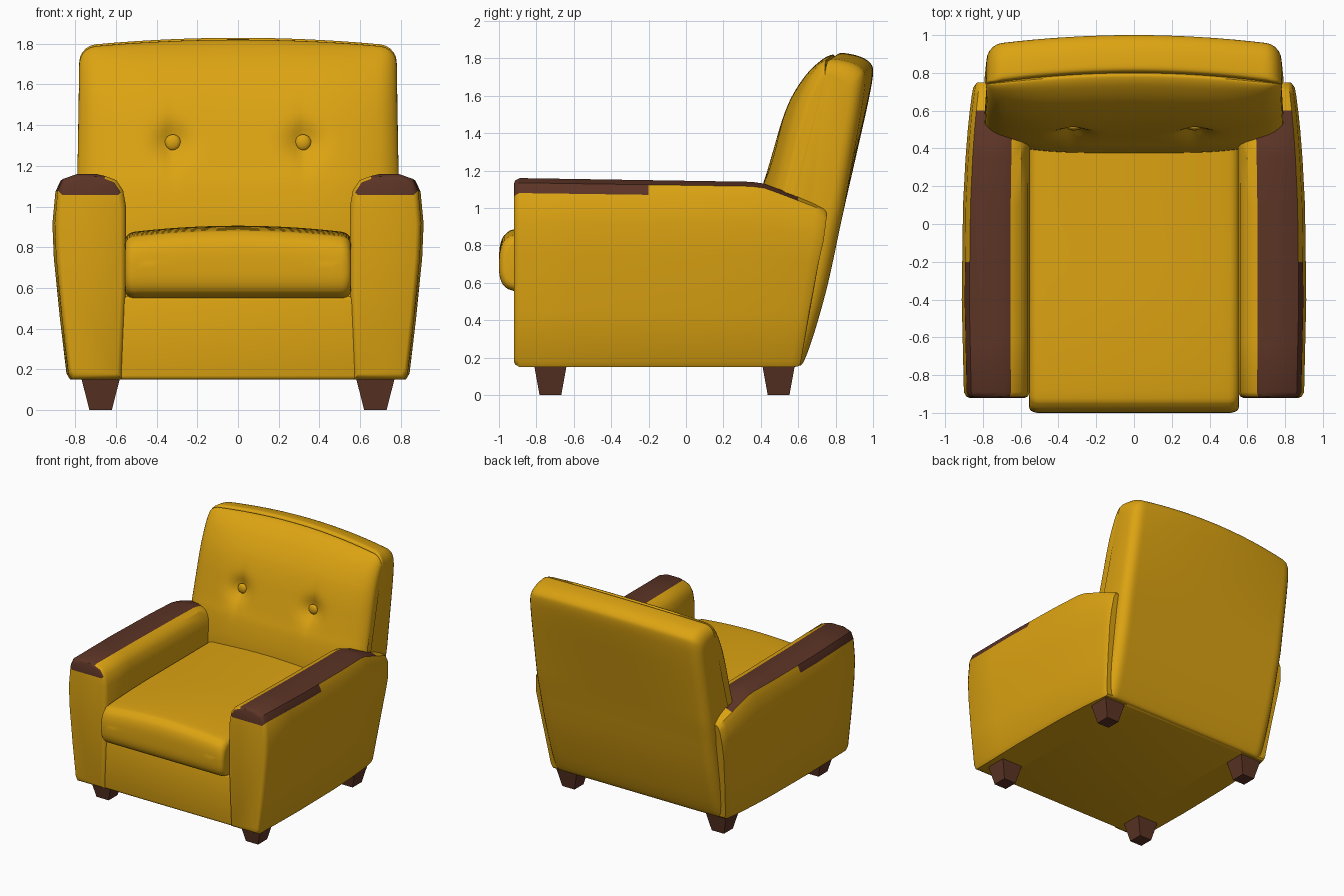
import bpy, bmesh, math

if "Cube" in bpy.data.objects:
    bpy.data.objects.remove(bpy.data.objects["Cube"])


def material(name, rgb):
    m = bpy.data.materials.new(name)
    m.diffuse_color = (*rgb, 1)
    m.use_nodes = True
    m.node_tree.nodes["Principled BSDF"].inputs["Base Color"].default_value = m.diffuse_color
    return m


MUSTARD = material("mustard upholstery", (0.72, 0.37, 0.006))
BROWN = material("dark brown wood", (0.107, 0.034, 0.019))


def finish(name, bm, mats, angle=35):
    bmesh.ops.recalc_face_normals(bm, faces=bm.faces[:])
    me = bpy.data.meshes.new(name)
    bm.to_mesh(me)
    bm.free()
    ob = bpy.data.objects.new(name, me)
    bpy.context.collection.objects.link(ob)
    for m in mats:
        me.materials.append(m)
    bpy.ops.object.select_all(action='DESELECT')
    ob.select_set(True)
    bpy.context.view_layer.objects.active = ob
    bpy.ops.object.shade_smooth_by_angle(angle=math.radians(angle))
    return ob


def skin(rings, rule=None, split=None):
    """Skin closed rings; rule(i, j) gives a material index, split divides the first cap."""
    bm = bmesh.new()
    vs = [[bm.verts.new(p) for p in r] for r in rings]
    n = len(rings[0])
    for i in range(len(vs) - 1):
        for j in range(n):
            k = (j + 1) % n
            f = bm.faces.new((vs[i][j], vs[i][k], vs[i + 1][k], vs[i + 1][j]))
            f.material_index = rule(i, j) if rule else 0
    if split:
        a, b = split
        bm.faces.new(vs[0][a:b + 1]).material_index = 1
        bm.faces.new(vs[0][b:] + vs[0][:a + 1])
    else:
        bm.faces.new(vs[0])
    bm.faces.new(vs[-1])
    return bm


def spline(pts, sub=5):
    """Catmull-Rom curve through 2D points."""
    p = [pts[0]] + pts + [pts[-1]]
    out = []
    for i in range(1, len(p) - 2):
        for s in range(sub):
            t = s / sub
            out.append(tuple(0.5 * (2 * b + (c - a) * t + (2 * a - 5 * b + 4 * c - d) * t * t
                                    + (3 * b - a - 3 * c + d) * t ** 3)
                             for a, b, c, d in zip(*p[i - 1:i + 3])))
    return out + [pts[-1]]


def table(x, pts):
    """Linear lookup."""
    for (a, u), (b, v) in zip(pts, pts[1:]):
        if x <= b:
            return u + (v - u) * max(0, (x - a) / (b - a))
    return pts[-1][1]


def stations(w, r, n):
    """Positions across x with rounded ends: (x, inset)."""
    end = [(w - r + r * math.sin(a), r * (1 - math.cos(a)))
           for a in (math.pi / 2 * k / 5 for k in range(1, 6))]
    mid = [(-(w - r) + 2 * (w - r) * k / n, 0) for k in range(n + 1)]
    return [(-x, d) for x, d in reversed(end)] + mid + end


# --- backrest: side profiles carried across x, tufted at two buttons
W, R = 0.78, 0.08
BUTTON_X, BUTTON_Z = 0.32, 1.315


def seam(z):
    return 0.57 + 0.2875 * (z - 1)


def back_point(x, d, y, z):
    u = abs(x) / W
    f = max(0, (z - 1) / 0.83)
    sy = seam(z)
    if y < sy - 0.005:                      # cushion side
        ny = sy - (sy - y) * (1 - 0.55 * u ** 4) * (1 - 0.4 * d / R)
        if sy - y > 0.06:
            dx, dz = abs(x) - BUTTON_X, z - BUTTON_Z
            ny += 0.05 * math.exp(-(dx * dx + dz * dz) / 0.007)
            ny += 0.012 * math.exp(-(dx / 0.03) ** 2 - (dz / 0.16) ** 2)
    else:                                   # shell side
        ny = y - min(d, max(0, y - sy) * 0.6)
    ny -= 0.06 * u * u * f
    nz = z - f * (0.04 * u * u + d)
    wide = table(z, [(0.1, 0.985), (1.0, 1.015), (1.75, 1.0)])
    return (x * wide, ny, nz)


def back_part(name, prof):
    rings = [[back_point(x, d, y, z) for y, z in prof] for x, d in stations(W, R, 60)]
    finish(name, skin(rings), [MUSTARD])


back_part("back_cushion", spline([
    (0.38, 0.5), (0.375, 0.8), (0.38, 0.95), (0.405, 1.1), (0.435, 1.2), (0.47, 1.32),
    (0.515, 1.47), (0.57, 1.6), (0.65, 1.72), (0.73, 1.795), (0.785, 1.82), (0.80, 1.80)])
    + [(0.685, 1.4), (0.57, 1.0), (0.43, 0.5)])
back_part("back_shell", spline([
    (0.80, 1.80), (0.815, 1.825), (0.85, 1.828), (0.93, 1.81), (0.985, 1.775), (1.0, 1.72),
    (0.975, 1.57), (0.91, 1.28), (0.835, 0.95), (0.76, 0.6), (0.685, 0.33), (0.63, 0.18),
    (0.60, 0.155)]) + [(0.45, 0.155), (0.45, 0.6), (0.57, 1.0), (0.685, 1.4)])

for s, side in ((-1, "left"), (1, "right")):
    bm = bmesh.new()
    bmesh.ops.create_uvsphere(bm, u_segments=12, v_segments=8, radius=0.04)
    for v in bm.verts:
        v.co = (v.co.x + s * BUTTON_X, v.co.y * 0.5 + 0.515, v.co.z + BUTTON_Z)
    finish("button_" + side, bm, [MUSTARD])

# --- seat cushion with crowned top
prof = spline([(-0.90, 0.55), (-0.965, 0.575), (-0.995, 0.63), (-1.0, 0.72), (-0.992, 0.81),
               (-0.96, 0.865), (-0.88, 0.89), (-0.5, 0.905), (0.0, 0.905), (0.42, 0.905)], 4)
prof += [(0.42, 0.55)]
rings = []
for x, d in stations(0.555, 0.05, 24):
    u = abs(x) / 0.555
    rings.append([(x, y + (d * 0.6 if y < 0 else 0),
                   z - 0.035 * u ** 2 - d * 0.7 if z > 0.72 else z + d * 0.7 * (0.72 - z) / 0.17)
                  for y, z in prof])
finish("seat_cushion", skin(rings), [MUSTARD])

# --- base with front panel
bm = bmesh.new()
bmesh.ops.create_cube(bm, size=1)
for v in bm.verts:
    v.co = (v.co.x * 1.18, v.co.y * 1.5 - 0.15, v.co.z * 0.41 + 0.355)
bmesh.ops.bevel(bm, geom=bm.edges[:], offset=0.02, segments=3, affect='EDGES', profile=0.5)
finish("base", bm, [MUSTARD])

# --- arms with brown caps: one cross-section carried along y
ARM = [(0.57, 0.15), (0.825, 0.15), (0.843, 0.18), (0.875, 0.45), (0.905, 0.75), (0.912, 0.92),
       (0.897, 1.08), (0.872, 1.135), (0.80, 1.16), (0.70, 1.16), (0.655, 1.15), (0.60, 1.13),
       (0.565, 1.08), (0.55, 1.0), (0.55, 0.6)]
STEPS = [(-0.92, 0.028), (-0.912, 0.012), (-0.89, 0), (-0.6, 0), (-0.4, 0), (-0.2, 0), (0.1, 0),
         (0.35, 0), (0.42, 0), (0.5, 0), (0.6, 0), (0.69, 0), (0.735, 0.003), (0.75, 0.015)]


def arm_ring(side, y, inset):
    narrow = table(y, [(-0.92, 0.012), (-0.4, 0), (0.2, 0.008), (0.55, 0.035), (0.75, 0.06)])
    drop = table(y, [(-0.9, 0), (0.35, 0.02), (0.42, 0.03), (0.5, 0.06), (0.75, 0.16)])
    lean = max(0, y / 0.75)
    ring = []
    for x, z in ARM:
        x -= narrow * (x - 0.55) / 0.36
        x = 0.73 + (x - 0.73) * (1 - inset / 0.18)
        z = 0.65 + (z - 0.65) * (1 - inset / 0.5)
        ny = y + lean * min(0, z - 1) * 0.165
        z -= drop * max(0, (z - 0.6) / 0.56)
        ring.append((side * x, ny, z))
    return ring


def arm_rule(i, j):
    y = STEPS[i][0]
    return int((j in (7, 8, 9) and y < 0.55) or (j == 6 and y < -0.25)
               or (j in (10, 11) and i == 0))


for s, side in ((-1, "left"), (1, "right")):
    rings = [arm_ring(s, y, d) for y, d in STEPS]
    finish("arm_" + side, skin(rings, arm_rule, (6, 12)), [MUSTARD, BROWN])

# --- tapered legs
for y, end in ((-0.725, "front"), (0.495, "rear")):
    for s, side in ((-1, "left"), (1, "right")):
        rings = [[(s * 0.675 + a * hx, y + b * hy, z)
                  for a, b in ((-1, -1), (1, -1), (1, 1), (-1, 1))]
                 for hx, hy, z in ((0.055, 0.058, 0), (0.097, 0.088, 0.165))]
        finish(f"{end}_leg_{side}", skin(rings), [BROWN])
